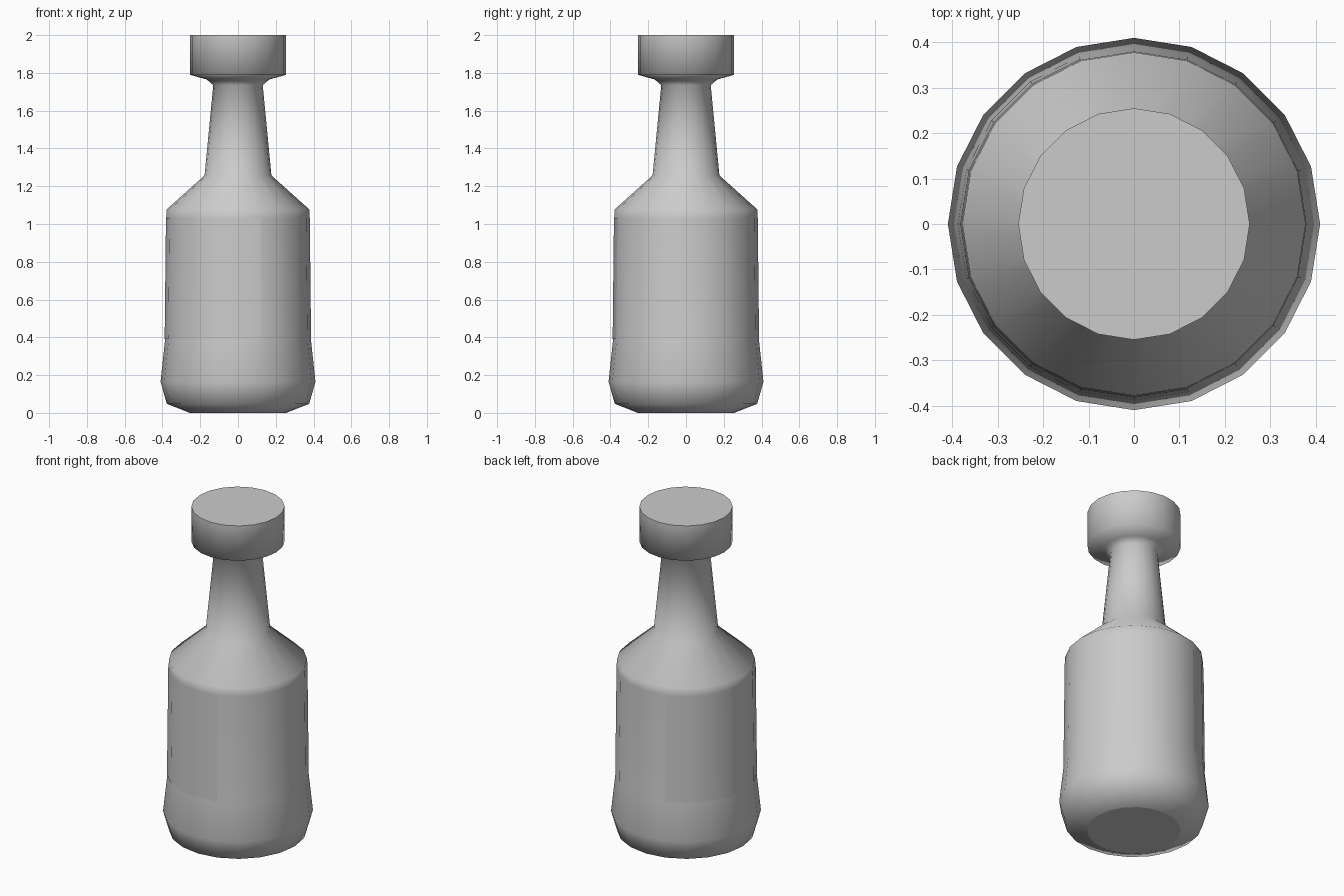
import bpy, bmesh
from math import cos, sin, pi

if "Cube" in bpy.data.objects:
    bpy.data.objects.remove(bpy.data.objects["Cube"])

SIDES = 20


def add_object(name, bm):
    mesh = bpy.data.meshes.new(name)
    bm.to_mesh(mesh)
    bm.free()
    obj = bpy.data.objects.new(name, mesh)
    bpy.context.collection.objects.link(obj)
    return obj


def lathe(name, profile, first=0, steps=SIDES, caps=True):
    """Spin (radius, z) points about z; a partial turn stays open."""
    bm = bmesh.new()
    full = steps == SIDES
    count = steps if full else steps + 1
    rings = []
    for r, z in profile:
        angles = [2 * pi * (first + i) / SIDES for i in range(count)]
        rings.append([bm.verts.new((r * cos(a), r * sin(a), z)) for a in angles])
    for low, high in zip(rings, rings[1:]):
        for i in range(steps):
            j = (i + 1) % count
            bm.faces.new((low[i], low[j], high[j], high[i])).smooth = True
    if full and caps:
        # flat ends with crisp rims
        for ring in (rings[0][::-1], rings[-1]):
            end = bm.faces.new(ring)
            for e in end.edges:
                e.smooth = False
    return add_object(name, bm)


# bottle: base, body, shoulder, neck and stopper in one skin
lathe("bottle", [
    (0.255, 0.0), (0.377, 0.048), (0.41, 0.165), (0.387, 0.38),
    (0.38, 1.03), (0.378, 1.077), (0.177, 1.257), (0.131, 1.735),
    (0.165, 1.765), (0.255, 1.79), (0.255, 2.0),
])

# thin label wrapped around the left half of the body
lathe("label", [(0.3885, 0.39), (0.3815, 1.03)], first=6, steps=10)
